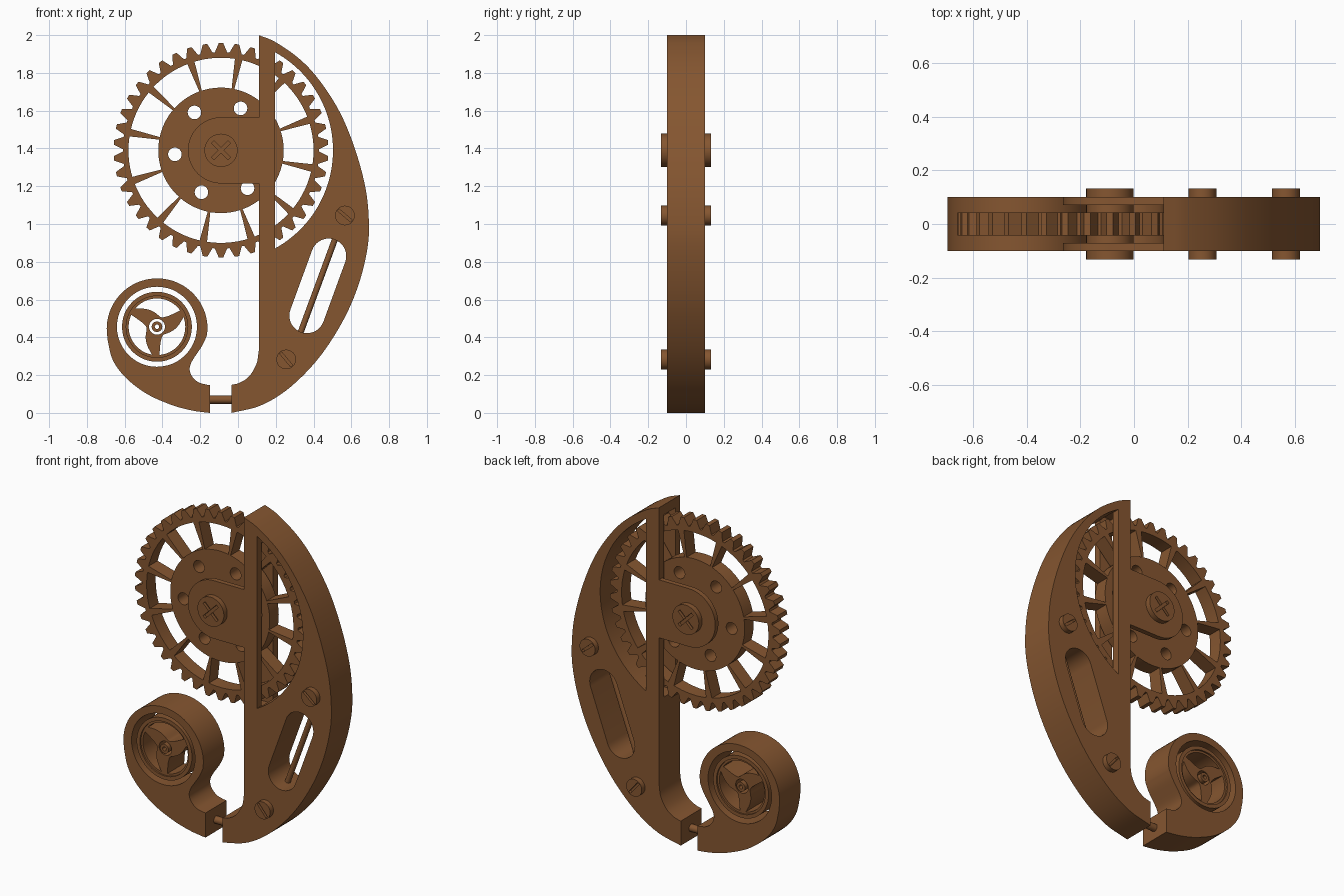
import bpy, bmesh, math
from mathutils import Matrix, Vector

if "Cube" in bpy.data.objects:
    bpy.data.objects.remove(bpy.data.objects["Cube"])

brown = bpy.data.materials.new("brown")
brown.diffuse_color = (0.235, 0.093, 0.030, 1)
brown.use_nodes = True
brown.node_tree.nodes["Principled BSDF"].inputs["Base Color"].default_value = brown.diffuse_color


def finish(obj):
    obj.data.materials.clear()
    obj.data.materials.append(brown)
    bpy.ops.object.select_all(action='DESELECT')
    obj.select_set(True)
    bpy.context.view_layer.objects.active = obj
    bpy.ops.object.shade_smooth_by_angle(angle=math.radians(30))


def prism(name, loops, y0, y1):
    """Extrude (x, z) outlines along y; inner loops become holes."""
    cu = bpy.data.curves.new(name, 'CURVE')
    cu.dimensions = '2D'
    cu.fill_mode = 'BOTH'
    cu.extrude = (y1 - y0) / 2
    for pts in loops:
        s = cu.splines.new('POLY')
        s.points.add(len(pts) - 1)
        for p, (x, z) in zip(s.points, pts):
            p.co = (x, z, 0, 1)
        s.use_cyclic_u = True
    tmp = bpy.data.objects.new("tmp", cu)
    bpy.context.collection.objects.link(tmp)
    dg = bpy.context.evaluated_depsgraph_get()
    me = bpy.data.meshes.new_from_object(tmp.evaluated_get(dg))
    bpy.data.objects.remove(tmp)
    bm = bmesh.new()
    bm.from_mesh(me)
    bmesh.ops.remove_doubles(bm, verts=bm.verts, dist=1e-5)
    bm.transform(Matrix.Translation((0, (y0 + y1) / 2, 0)) @ Matrix.Rotation(math.pi / 2, 4, 'X'))
    bmesh.ops.recalc_face_normals(bm, faces=bm.faces)
    bm.to_mesh(me)
    bm.free()
    me.name = name
    obj = bpy.data.objects.new(name, me)
    bpy.context.collection.objects.link(obj)
    finish(obj)
    return obj


def arc(cx, cz, r, a0=0.0, a1=360.0, n=48):
    full = abs(a1 - a0) >= 360
    return [(cx + r * math.cos(math.radians(a0 + (a1 - a0) * i / n)),
             cz + r * math.sin(math.radians(a0 + (a1 - a0) * i / n)))
            for i in range(n if full else n + 1)]


def smooth(pts, n=5):
    """Catmull-Rom curve through the points."""
    p = [Vector(q) for q in pts]
    p = [2 * p[0] - p[1]] + p + [2 * p[-1] - p[-2]]
    out = []
    for a, b, c, d in zip(p, p[1:], p[2:], p[3:]):
        for i in range(n):
            t = i / n
            v = 0.5 * (2 * b + (c - a) * t + (2 * a - 5 * b + 4 * c - d) * t * t
                       + (3 * b - a - 3 * c + d) * t ** 3)
            out.append(tuple(v))
    return out + [tuple(p[-2])]


def place(pts, cx, cz, deg):
    c, s = math.cos(math.radians(deg)), math.sin(math.radians(deg))
    return [(cx + x * c - z * s, cz + x * s + z * c) for x, z in pts]


def rod(name, a, b, r):
    a, b = Vector(a), Vector(b)
    bpy.ops.mesh.primitive_cylinder_add(vertices=24, radius=r, depth=(b - a).length, location=(a + b) / 2)
    obj = bpy.context.object
    obj.name = name
    obj.rotation_euler = (b - a).to_track_quat('Z', 'Y').to_euler()
    finish(obj)


GX, GZ = -0.09, 1.39      # gear centre
WX, WZ = -0.429, 0.456    # small wheel centre

# Main curved body with gear window and slanted slot
outer = smooth([(0.11, 2.0), (0.2, 1.962), (0.33, 1.87), (0.435, 1.755), (0.54, 1.59), (0.62, 1.395),
                (0.675, 1.19), (0.693, 1.01), (0.685, 0.87), (0.645, 0.7), (0.58, 0.535), (0.485, 0.37),
                (0.38, 0.235), (0.25, 0.115), (0.115, 0.037), (-0.035, 0)])
inner = smooth([(-0.035, 0.148), (0.01, 0.16), (0.06, 0.195), (0.098, 0.26), (0.11, 0.33)])
half = math.degrees(math.acos(0.286 / 0.593))
window = arc(GX, GZ, 0.593, -half, half)
tilt = math.degrees(math.atan2(0.315, 0.115))
slot = arc(0.48, 0.83, 0.093, tilt - 90, tilt + 90, 20) + arc(0.365, 0.515, 0.093, tilt + 90, tilt + 270, 20)
body = prism("body", [outer + inner, window, slot], -0.1, 0.1)

# Slot through the upright so the gear can pass
bpy.ops.mesh.primitive_cube_add(size=1, location=(0.128, 0, 1.39))
cutter = bpy.context.object
cutter.scale = (0.15, 0.11, 1.1)
cutter.hide_render = True
mod = body.modifiers.new("gear_slot", 'BOOLEAN')
mod.operation = 'DIFFERENCE'
mod.solver = 'EXACT'
mod.object = cutter
bpy.ops.object.select_all(action='DESELECT')
bpy.context.view_layer.objects.active = body
body.select_set(True)
bpy.ops.object.modifier_apply(modifier=mod.name)
bpy.data.objects.remove(cutter)
finish(body)

# Gear: toothed rim, twelve tapered spokes, six hub holes
TEETH = 42
teeth = []
for i in range(TEETH):
    for f, r in ((-0.42, 0.52), (-0.14, 0.568), (0.14, 0.568), (0.42, 0.52)):
        a = math.radians(90) + 2 * math.pi * (i + f) / TEETH
        teeth.append((GX + r * math.cos(a), GZ + r * math.sin(a)))
loops = [teeth]
for k in range(12):
    a = 79 + 30 * k
    wo = math.degrees(0.02 / 0.49)
    wi = math.degrees(0.007 / 0.332)
    loops.append(arc(GX, GZ, 0.49, a + wo, a + 30 - wo, 8) + arc(GX, GZ, 0.332, a + 30 - wi, a + wi, 8))
for k in range(6):
    a = math.radians(5 + 60 * k)
    loops.append(arc(GX + 0.245 * math.cos(a), GZ + 0.245 * math.sin(a), 0.036, n=24))
prism("gear", loops, -0.043, 0.043)

# Axle, bearing tabs and screw heads on both sides
prism("gear_axle", [arc(GX, GZ, 0.088)], -0.115, 0.115)
L, W = 0.062, 0.009
cross = [(L, -W), (L, W), (W, W), (W, L), (-W, L), (-W, W), (-L, W), (-L, -W), (-W, -W), (-W, -L), (W, -L), (W, -W)]
groove = [(-0.045, -0.007), (0.045, -0.007), (0.045, 0.007), (-0.045, 0.007)]
for side, s in (("front", -1), ("back", 1)):
    def span(a, b):
        return tuple(sorted((s * a, s * b)))
    prism(side + "_bearing_tab", [arc(GX, GZ, 0.175, 90, 270, 32) + [(0.13, GZ - 0.175), (0.13, GZ + 0.175)]],
          *span(0.07, 0.1))
    prism(side + "_axle_screw", [arc(GX, GZ, 0.088), place(cross, GX, GZ, 45)], *span(0.112, 0.132))
    for nm, x, z, d in (("upper", 0.566, 1.045, -40), ("lower", 0.255, 0.283, -50)):
        prism(f"{side}_{nm}_screw", [arc(x, z, 0.052, n=32), place(groove, x, z, d)], *span(0.112, 0.132))
        prism(f"{side}_{nm}_screw_base", [arc(x, z, 0.052, n=32)], *span(0.09, 0.114))

# Rods: inside the slanted slot and across the bottom gap
rod("slot_rod", (0.322, 0, 0.4), (0.523, 0, 0.945), 0.016)
rod("bottom_rod", (-0.17, 0, 0.07), (0.0, 0, 0.07), 0.022)

# Hook at lower left with round opening
hook = (smooth([(-0.147, 0), (-0.147, 0.148)], 1)
        + smooth([(-0.165, 0.149), (-0.215, 0.165), (-0.252, 0.21), (-0.248, 0.265), (-0.19, 0.355), (-0.165, 0.41)])
        + arc(-0.428, 0.445, 0.267, 0, 180, 40)
        + smooth([(-0.691, 0.39), (-0.665, 0.285), (-0.6, 0.192), (-0.49, 0.105), (-0.36, 0.045), (-0.25, 0.014),
                  (-0.17, 0.002)]))
prism("hook", [hook, arc(WX, WZ, 0.212)], -0.1, 0.1)

# Small wheel: raised rim, web with three comma openings, centre pin
prism("wheel_rim", [arc(WX, WZ, 0.185), arc(WX, WZ, 0.163)], -0.09, 0.09)
comma = []
N = 16
for i in range(N + 1):
    comma.append((0.15, 105 * i / N))
for i in range(N - 1, 0, -1):
    t = i / N
    comma.append((0.15 - 0.095 * math.sin(math.pi * t ** 0.6) ** 0.8, 105 * t))
loops = [arc(WX, WZ, 0.166), arc(WX, WZ, 0.042, n=32)]
for k in range(3):
    loops.append([(WX + r * math.cos(math.radians(35 + 120 * k + a)), WZ + r * math.sin(math.radians(35 + 120 * k + a)))
                  for r, a in comma])
prism("wheel_web", loops, -0.08, 0.08)
prism("wheel_pin", [arc(WX, WZ, 0.028, n=24), arc(WX, WZ, 0.012, n=16)], -0.09, 0.09)
